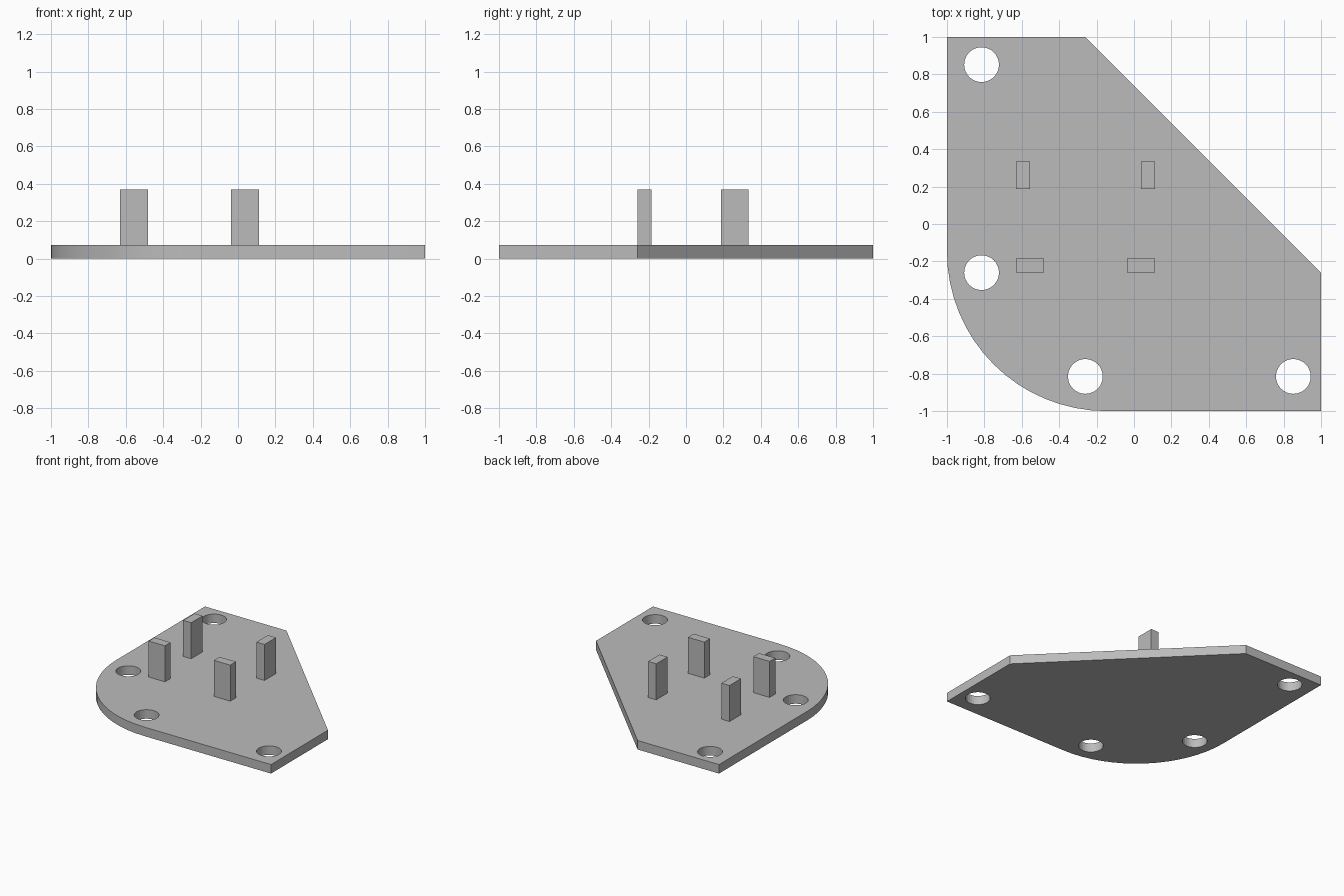
import bpy, bmesh, math

cube = bpy.data.objects.get("Cube")
if cube:
    bpy.data.objects.remove(cube, do_unlink=True)

THICK = 0.074      # plate thickness
PEG_TOP = 0.37
CORNER = 0.852     # radius of the rounded corner
HOLE = 0.093       # radius of the screw holes

grey = bpy.data.materials.new("plain grey")
grey.use_nodes = True
colour = (0.5, 0.5, 0.5, 1)
grey.diffuse_color = colour
grey.node_tree.nodes["Principled BSDF"].inputs["Base Color"].default_value = colour


def prism(name, outline, z0, z1):
    """Extrude a counter-clockwise outline from z0 to z1."""
    bm = bmesh.new()
    base = bm.faces.new([bm.verts.new((x, y, z0)) for x, y in outline])
    top = bmesh.ops.extrude_face_region(bm, geom=[base])["geom"]
    bmesh.ops.translate(bm, vec=(0, 0, z1 - z0),
                        verts=[g for g in top if isinstance(g, bmesh.types.BMVert)])
    bmesh.ops.recalc_face_normals(bm, faces=bm.faces)
    mesh = bpy.data.meshes.new(name)
    bm.to_mesh(mesh)
    bm.free()
    mesh.materials.append(grey)
    obj = bpy.data.objects.new(name, mesh)
    bpy.context.collection.objects.link(obj)
    return obj


def arc(cx, cy, r, start, end, steps):
    angles = [math.radians(start + (end - start) * i / steps) for i in range(steps + 1)]
    return [(cx + r * math.cos(a), cy + r * math.sin(a)) for a in angles]


# Base plate: one rounded corner, one long chamfer opposite
centre = CORNER - 1
outline = arc(centre, centre, CORNER, 180, 270, 16)
outline += [(1, -1), (1, -0.26), (-0.26, 1), (-1, 1)]
plate = prism("base_plate", outline, 0, THICK)

# Screw holes
for i, (x, y) in enumerate([(-0.815, 0.852), (-0.815, -0.26), (-0.26, -0.815), (0.852, -0.815)]):
    cutter = prism(f"hole_cutter_{i + 1}", arc(x, y, HOLE, 0, 360, 32)[:-1], -0.1, 0.2)
    cutter.hide_render = True
    cutter.hide_set(True)
    cut = plate.modifiers.new(f"screw_hole_{i + 1}", 'BOOLEAN')
    cut.operation = 'DIFFERENCE'
    cut.solver = 'EXACT'
    cut.object = cutter

# Smooth the rounded walls, keep the edges sharp
bpy.ops.object.select_all(action='DESELECT')
plate.select_set(True)
bpy.context.view_layer.objects.active = plate
bpy.ops.object.shade_smooth_by_angle(angle=math.radians(30))

# Pegs: back pair runs front to back, front pair runs side to side
LONG, SHORT = 0.148, 0.074
pegs = {
    "back_right_peg": (-0.593, 0.26, SHORT, LONG),
    "back_left_peg": (0.074, 0.26, SHORT, LONG),
    "front_right_peg": (-0.556, -0.222, LONG, SHORT),
    "front_left_peg": (0.037, -0.222, LONG, SHORT),
}
for name, (x, y, w, d) in pegs.items():
    corners = [(x + sx * w / 2, y + sy * d / 2)
               for sx, sy in ((-1, -1), (1, -1), (1, 1), (-1, 1))]
    prism(name, corners, THICK, PEG_TOP)
